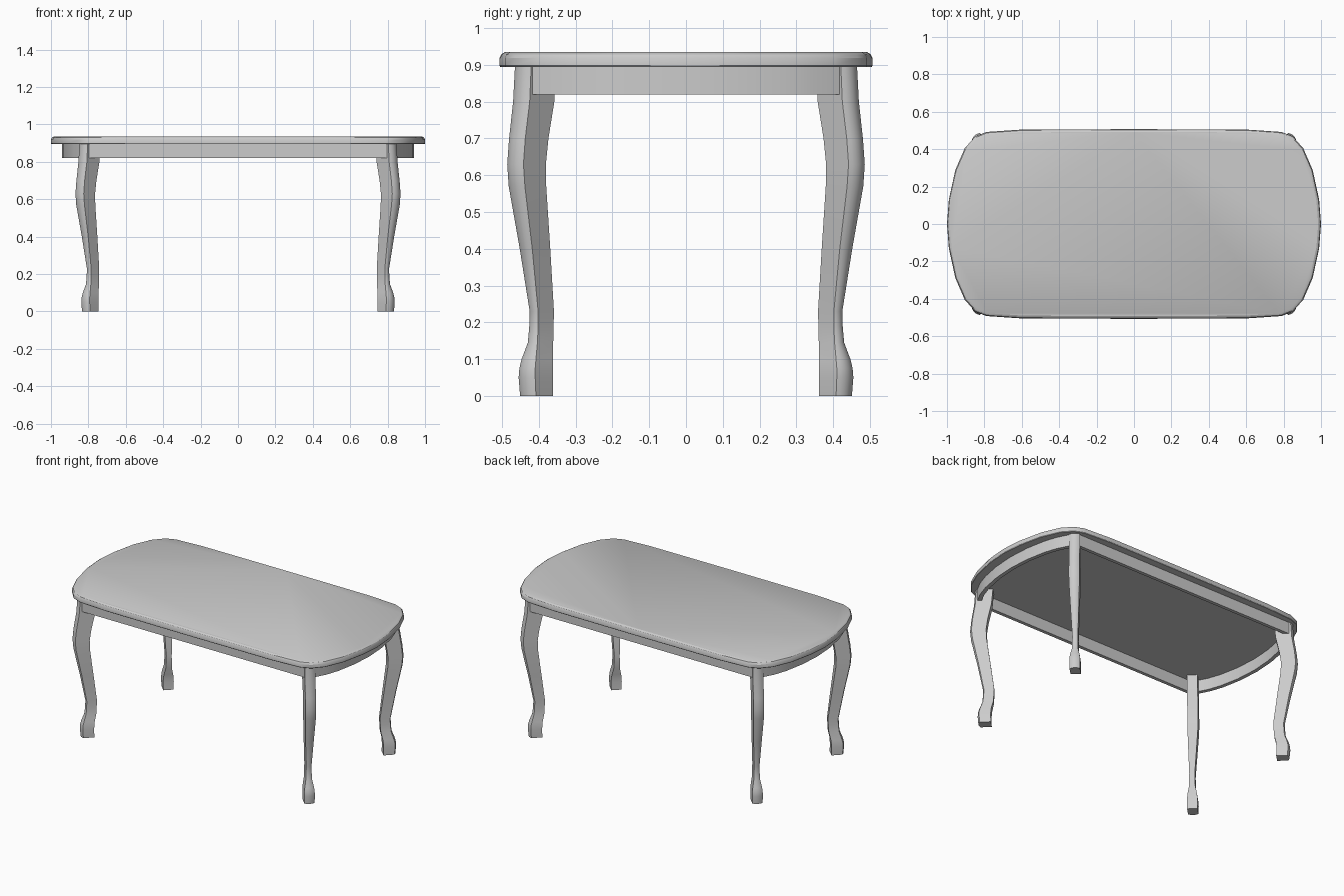
import bpy, math
from mathutils import Vector

if "Cube" in bpy.data.objects:
    bpy.data.objects.remove(bpy.data.objects["Cube"])


def make_object(name, verts, faces, angle=30):
    mesh = bpy.data.meshes.new(name)
    mesh.from_pydata(verts, [], faces)
    obj = bpy.data.objects.new(name, mesh)
    bpy.context.collection.objects.link(obj)
    bpy.ops.object.select_all(action='DESELECT')
    obj.select_set(True)
    bpy.context.view_layer.objects.active = obj
    bpy.ops.object.mode_set(mode='EDIT')
    bpy.ops.mesh.select_all(action='SELECT')
    bpy.ops.mesh.normals_make_consistent(inside=False)
    bpy.ops.object.mode_set(mode='OBJECT')
    bpy.ops.object.shade_smooth_by_angle(angle=math.radians(angle))
    return obj


def loft(name, rings):
    """Skin a stack of equal closed rings and cap both ends."""
    n = len(rings[0])
    verts = [p for ring in rings for p in ring]
    faces = [(k * n + i, k * n + (i + 1) % n, (k + 1) * n + (i + 1) % n, (k + 1) * n + i)
             for k in range(len(rings) - 1) for i in range(n)]
    faces += [tuple(range(n)), tuple(range(len(verts) - n, len(verts)))]
    return make_object(name, verts, faces)


# Tabletop: one quadrant of the outline, mirrored, with a rounded upper edge
quad = [(1.0, 0), (0.99, 0.13), (0.955, 0.29), (0.905, 0.405), (0.85, 0.467),
        (0.79, 0.492), (0.60, 0.505), (0, 0.507)]
half = quad + [(-x, y) for x, y in reversed(quad[:-1])]
outline = half + [(x, -y) for x, y in reversed(half[1:-1])]
edge = [(0.895, 0.002), (0.898, 0), (0.919, 0), (0.929, 0.005), (0.935, 0.015)]
loft("tabletop", [[(x * (1 - d), y * (1 - d / 0.507), z) for x, y in outline] for z, d in edge])

# Apron: straight long rails and curved end rails
Z0, Z1 = 0.82, 0.896


def rail(name, outer, inner):
    section = outer + inner[::-1]
    loft(name, [[(x, y, z) for x, y in section] for z in (Z0, Z1)])


arc = [(0.845, 0.417), (0.88, 0.35), (0.907, 0.27), (0.932, 0.14), (0.941, 0)]
arc += [(x, -y) for x, y in reversed(arc[:-1])]
for s, name in ((-1, "front_rail"), (1, "back_rail")):
    rail(name, [(-0.8, s * 0.458), (0.8, s * 0.458)], [(-0.8, s * 0.436), (0.8, s * 0.436)])
for s, name in ((-1, "left_end_rail"), (1, "right_end_rail")):
    rail(name, [(s * x, y) for x, y in arc], [(s * (x - 0.024), y * 0.98) for x, y in arc])

# Cabriole legs: height, outermost, outer corner and inner corner positions
levels = [(0, .451, .408, .362), (.05, .455, .410, .362), (.075, .453, .410, .362),
          (.10, .447, .408, .362), (.145, .430, .404, .361), (.19, .426, .402, .360),
          (.23, .425, .402, .359), (.40, .452, .418, .369), (.57, .482, .438, .380),
          (.63, .486, .442, .381), (.70, .481, .437, .374), (.80, .470, .425, .358),
          (.896, .465, .421, .353)]
OFF = 0.383  # leg distance in x beyond its distance in y


def leg_ring(z, out, mid, inn, sx, sy):
    a, b = Vector((mid, out)), Vector((out, mid))
    depth = Vector((mid - inn, mid - inn))
    bulge = Vector((1, 1)) * (out - mid) * 0.17
    pts = []
    for i in range(7):
        t = i / 6
        pts.append(a.lerp(b, t) + bulge * 4 * t * (1 - t))
    pts += [b - depth, a - depth]
    return [(sx * (p.x + OFF), sy * p.y, z) for p in pts]


for sx, side in ((-1, "left"), (1, "right")):
    for sy, end in ((-1, "front"), (1, "back")):
        loft(f"{end}_{side}_leg", [leg_ring(*lv, sx, sy) for lv in levels])
